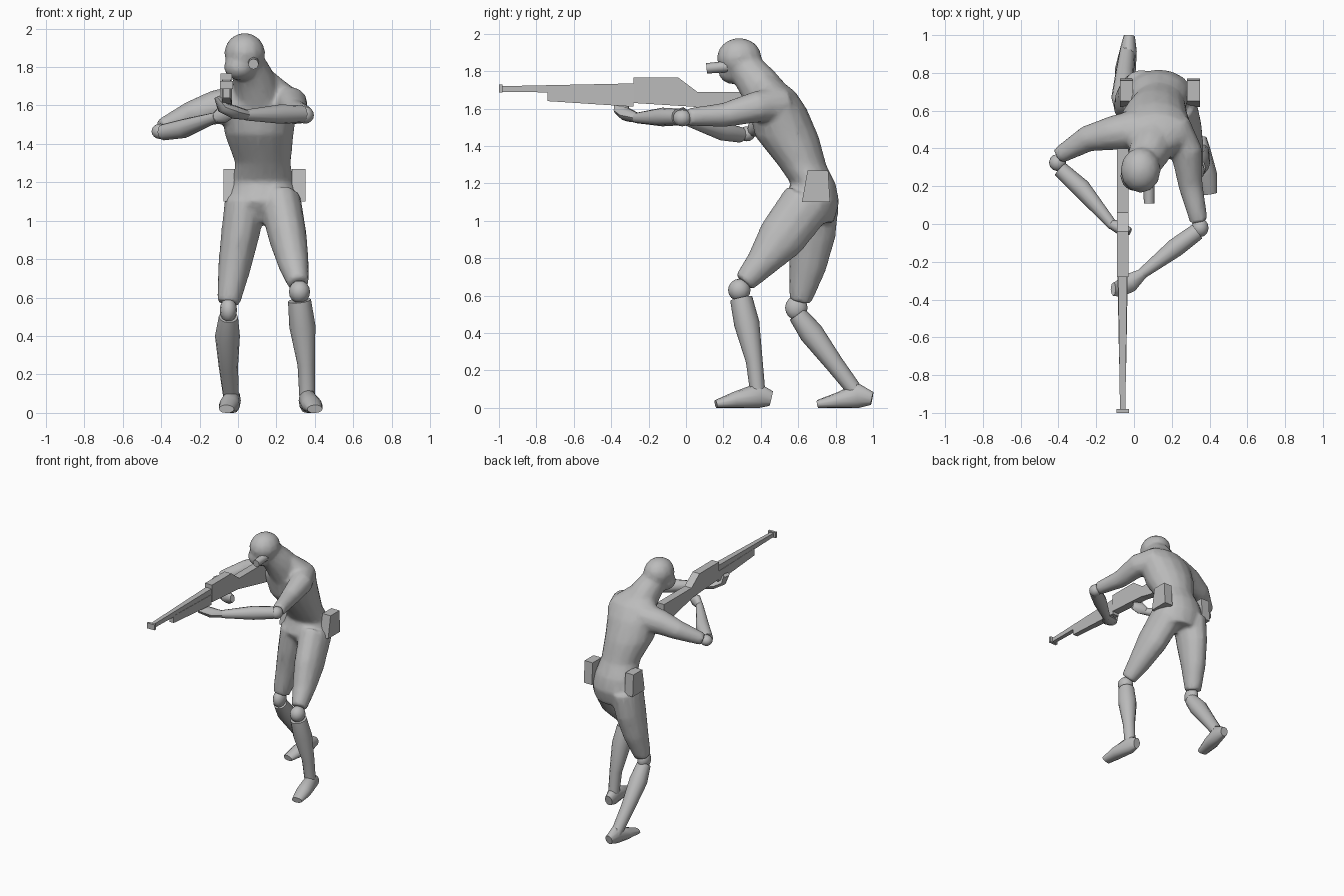
import bpy, bmesh, math
from mathutils import Vector, Matrix

default_cube = bpy.data.objects.get("Cube")
if default_cube:
    bpy.data.objects.remove(default_cube, do_unlink=True)

grey = bpy.data.materials.new("plain grey")
grey.use_nodes = True
grey.diffuse_color = (0.5, 0.5, 0.5, 1)
grey.node_tree.nodes["Principled BSDF"].inputs["Base Color"].default_value = grey.diffuse_color


def finish(name, bm, smooth_angle=None):
    """Turn a bmesh into a named object with the shared material."""
    bmesh.ops.recalc_face_normals(bm, faces=bm.faces[:])
    mesh = bpy.data.meshes.new(name)
    bm.to_mesh(mesh)
    bm.free()
    mesh.materials.append(grey)
    obj = bpy.data.objects.new(name, mesh)
    bpy.context.collection.objects.link(obj)
    if smooth_angle:
        bpy.ops.object.select_all(action="DESELECT")
        obj.select_set(True)
        bpy.context.view_layer.objects.active = obj
        bpy.ops.object.shade_smooth_by_angle(angle=math.radians(smooth_angle))
    return obj


def loft(bm, stations, sides=12, upright=False):
    """Skin elliptical rings (x, y, z, radius_u[, radius_v]) along a path."""
    centres = [Vector(s[:3]) for s in stations]
    rings = []
    for i, station in enumerate(stations):
        before = centres[max(i - 1, 0)]
        after = centres[min(i + 1, len(centres) - 1)]
        tangent = Vector((0, 0, 1)) if upright else (after - before).normalized()
        reference = Vector((0, 0, 1)) if abs(tangent.x) > 0.6 else Vector((1, 0, 0))
        u = (reference - tangent * reference.dot(tangent)).normalized()
        v = tangent.cross(u)
        ring = []
        for k in range(sides):
            angle = math.tau * k / sides
            point = (centres[i] + u * station[3] * math.cos(angle)
                     + v * station[-1] * math.sin(angle))
            point.z = max(point.z, 0)
            ring.append(bm.verts.new(point))
        rings.append(ring)
    for lower, upper in zip(rings, rings[1:]):
        for k in range(sides):
            n = (k + 1) % sides
            bm.faces.new((lower[k], lower[n], upper[n], upper[k]))
    bm.faces.new(rings[0])
    bm.faces.new(rings[-1])


def ball(bm, centre, radii):
    matrix = Matrix.Translation(centre) @ Matrix.Diagonal((*radii, 1))
    bmesh.ops.create_uvsphere(bm, u_segments=12, v_segments=8, radius=1, matrix=matrix)


def limb(name, stations, sides=12):
    bm = bmesh.new()
    loft(bm, stations, sides)
    return finish(name, bm, 50)


def joint(name, centre, radii):
    bm = bmesh.new()
    ball(bm, centre, radii)
    return finish(name, bm, 50)


def slab(name, outline, x, half, front_scale=1):
    """Extrude a side outline (y, z) across x, optionally narrowed at the front."""
    bm = bmesh.new()
    front = min(y for y, z in outline)
    sides = []
    for sign in (-1, 1):
        sides.append([bm.verts.new((x + sign * half * (front_scale if y == front else 1), y, z))
                      for y, z in outline])
    count = len(outline)
    for k in range(count):
        n = (k + 1) % count
        bm.faces.new((sides[0][k], sides[0][n], sides[1][n], sides[1][k]))
    for side in sides:
        bm.faces.new(side)
    return finish(name, bm)


# Body: trunk, neck, head, thighs and upper arms fused into one skin
body = bmesh.new()
loft(body, [
    (.13, .69, .99, .15, .10),
    (.13, .67, 1.1, .19, .15),
    (.13, .68, 1.2, .16, .12),
    (.13, .62, 1.3, .145, .13),
    (.11, .54, 1.45, .18, .17),
    (.11, .49, 1.6, .2, .155),
    (.12, .47, 1.69, .17, .115),
    (.11, .42, 1.77, .08, .06),
], sides=16, upright=True)
loft(body, [(.11, .46, 1.62, .13), (.08, .38, 1.74, .11), (.04, .3, 1.84, .09)])
ball(body, (.035, .285, 1.872), (.108, .122, .106))
ball(body, (.01, .255, 1.8), (.085, .085, .07))
loft(body, [
    (.22, .65, 1.1, .11, .14),
    (.26, .51, .91, .1, .13),
    (.29, .4, .77, .08, .085),
    (.315, .31, .67, .055, .06),
])
loft(body, [
    (.04, .68, 1.1, .11, .14),
    (.01, .67, .92, .1, .13),
    (-.02, .65, .75, .085, .1),
    (-.05, .61, .57, .06, .06),
])
loft(body, [
    (.2, .52, 1.62, .1),
    (.28, .38, 1.61, .085),
    (.3, .2, 1.565, .065),
    (.345, .01, 1.555, .048),
])
loft(body, [
    (.02, .5, 1.6, .11),
    (-.12, .48, 1.59, .09),
    (-.25, .45, 1.55, .07),
    (-.4, .36, 1.485, .045),
])
body = finish("body", body, 60)
remesh = body.modifiers.new("fuse", "REMESH")
remesh.mode = "VOXEL"
remesh.voxel_size = 0.014
remesh.use_smooth_shade = True
relax = body.modifiers.new("relax", "SMOOTH")
relax.iterations = 5
reduce = body.modifiers.new("reduce", "DECIMATE")
reduce.ratio = 0.3

# Eyepiece on the left side of the face
limb("eyepiece", [(.08, .11, 1.815, .028), (.08, .22, 1.825, .03)], sides=8)

# Lower legs, knees and feet
joint("left_knee", (.32, .285, .63), (.055, .06, .06))
joint("right_knee", (-.05, .59, .535), (.045, .06, .065))
limb("left_shin", [
    (.32, .295, .585, .06),
    (.335, .325, .45, .068),
    (.355, .365, .25, .045),
    (.36, .385, .07, .04),
])
limb("right_shin", [
    (-.05, .595, .5, .05),
    (-.055, .67, .4, .065),
    (-.05, .79, .24, .05),
    (-.035, .92, .07, .04),
])
limb("left_foot", [
    (.355, .455, .05, .03, .04),
    (.36, .39, .065, .045, .07),
    (.385, .26, .04, .055, .045),
    (.4, .16, .02, .04, .022),
])
limb("right_foot", [
    (-.025, .995, .05, .03, .035),
    (-.03, .92, .065, .045, .07),
    (-.045, .82, .04, .055, .045),
    (-.06, .705, .02, .04, .022),
])

# Forearms, elbows and hands
joint("left_elbow", (.35, -.02, 1.55), (.045, .05, .045))
joint("right_elbow", (-.405, .325, 1.465), (.045, .045, .04))
limb("left_forearm", [
    (.335, -.04, 1.555, .045),
    (.22, -.125, 1.555, .05),
    (.04, -.265, 1.55, .028),
])
limb("right_forearm", [
    (-.39, .29, 1.46, .042),
    (-.28, .19, 1.48, .05),
    (-.11, -.01, 1.54, .026),
])
limb("left_hand", [
    (.05, -.26, 1.55, .026),
    (-.02, -.31, 1.565, .035, .05),
    (-.08, -.345, 1.59, .03, .045),
    (-.11, -.345, 1.645, .015, .035),
], sides=8)
limb("right_hand", [
    (-.12, 0, 1.535, .026),
    (-.075, -.02, 1.56, .05, .035),
    (-.02, -.04, 1.57, .03, .02),
], sides=8)

# Hip pouches
for name, x in (("left_pouch", .315), ("right_pouch", -.04)):
    slab(name, [(.62, 1.1), (.65, 1.27), (.76, 1.27), (.77, 1.1)], x, .035)

# Rifle
gun_x = -.06
slab("rifle_body", [(-.28, 1.63), (-.28, 1.765), (-.04, 1.765), (.06, 1.69),
                    (.4, 1.69), (.4, 1.53), (.04, 1.61)], gun_x, .03)
slab("rifle_forend", [(-.74, 1.64), (-.74, 1.695), (-.28, 1.69), (-.28, 1.61)],
     gun_x, .027, .7)
slab("rifle_barrel", [(-.98, 1.69), (-.98, 1.72), (-.26, 1.735), (-.26, 1.68)],
     gun_x, .024, .6)
slab("rifle_muzzle", [(-1, 1.685), (-1, 1.728), (-.98, 1.728), (-.98, 1.685)], gun_x, .033)
